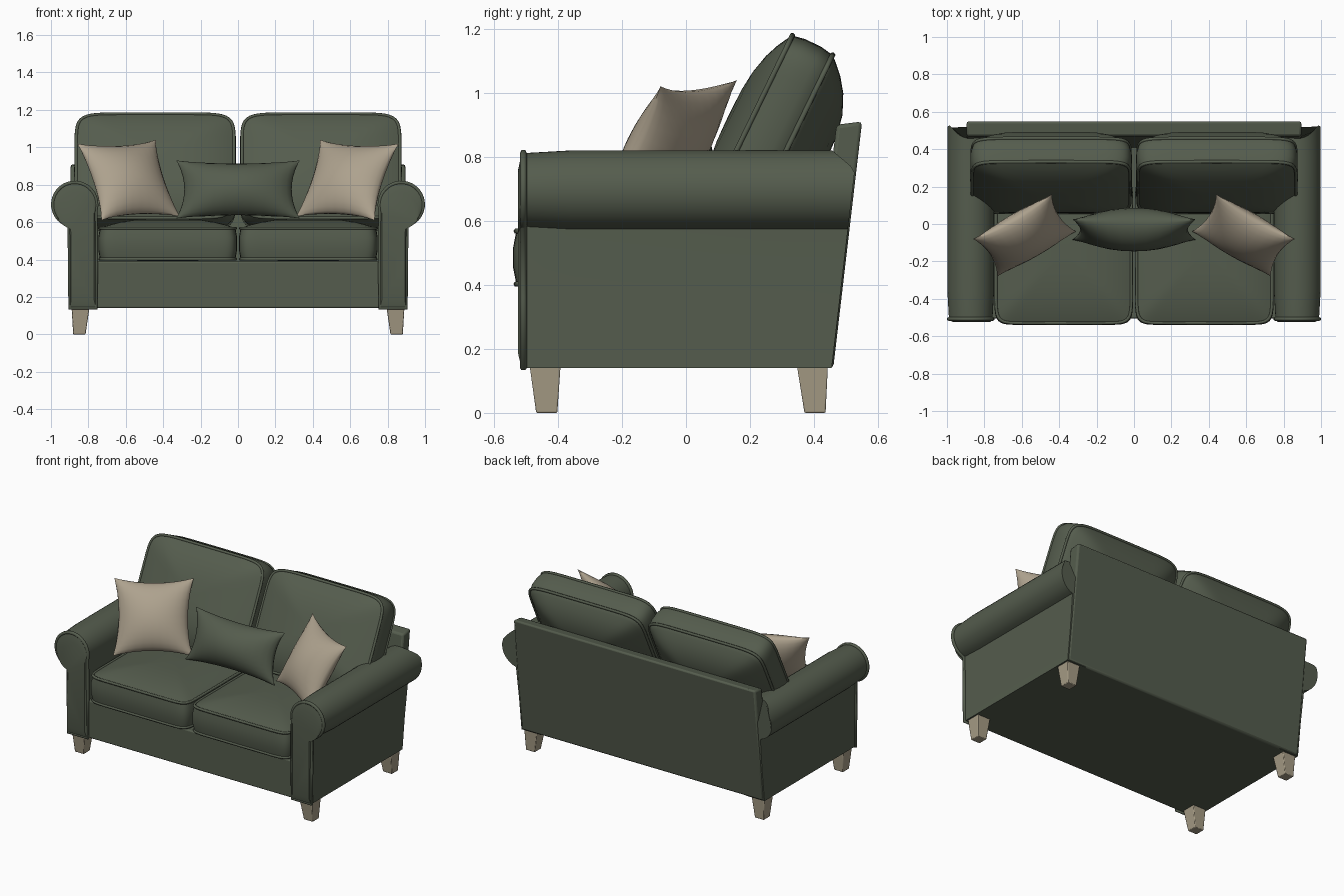
import bpy
from math import sin, cos, pi, radians, copysign
from mathutils import Vector

cube = bpy.data.objects.get("Cube")
if cube:
    bpy.data.objects.remove(cube, do_unlink=True)


def material(name, rgb):
    m = bpy.data.materials.new(name)
    m.use_nodes = True
    m.diffuse_color = (*rgb, 1)
    m.node_tree.nodes["Principled BSDF"].inputs["Base Color"].default_value = (*rgb, 1)
    return m


GREEN = material("green_fabric", (0.09, 0.108, 0.075))
TAN = material("tan_fabric", (0.42, 0.36, 0.27))
WOOD = material("pale_wood", (0.38, 0.33, 0.235))


def add_mesh(name, verts, faces, mat, mirror=False, bevel=0, angle=40):
    import bmesh
    me = bpy.data.meshes.new(name)
    me.from_pydata([tuple(v) for v in verts], [], faces)
    bm = bmesh.new()
    bm.from_mesh(me)
    bmesh.ops.remove_doubles(bm, verts=bm.verts, dist=0.0001)
    bmesh.ops.recalc_face_normals(bm, faces=bm.faces)
    bm.to_mesh(me)
    bm.free()
    me.materials.append(mat)
    me.shade_smooth()
    me.set_sharp_from_angle(angle=radians(angle))
    ob = bpy.data.objects.new(name, me)
    bpy.context.collection.objects.link(ob)
    if bevel:
        mod = ob.modifiers.new("soft_edges", "BEVEL")
        mod.width, mod.segments = bevel, 2
    if mirror:
        ob.modifiers.new("other_side", "MIRROR")
    return ob


def loft(name, rings, mat, **options):
    """Skin a list of equal-length closed rings and cap both ends."""
    n = len(rings[0])
    verts = [p for ring in rings for p in ring]
    faces = [(k * n + i, k * n + (i + 1) % n, (k + 1) * n + (i + 1) % n, (k + 1) * n + i)
             for k in range(len(rings) - 1) for i in range(n)]
    faces += [tuple(range(n)), tuple(range(len(verts) - n, len(verts)))]
    return add_mesh(name, verts, faces, mat, **options)


def piping(name, loops, radius=0.009):
    """Fabric cord along closed loops, repeated on both sides."""
    cu = bpy.data.curves.new(name, "CURVE")
    cu.dimensions = "3D"
    cu.bevel_depth, cu.bevel_resolution = radius, 1
    for loop in loops:
        for side in (-1, 1):
            sp = cu.splines.new("POLY")
            sp.points.add(len(loop) - 1)
            sp.use_cyclic_u = True
            for pt, p in zip(sp.points, loop):
                pt.co = (side * p[0], p[1], p[2], 1)
    cu.materials.append(GREEN)
    bpy.context.collection.objects.link(bpy.data.objects.new(name, cu))


def cushion(name, centre, u, v, thick, front, back, e=8, n=56):
    """Boxed cushion: rounded outline, bulging band, domed faces, two cords."""
    c, u, v = Vector(centre), Vector(u), Vector(v)
    normal = u.cross(v).normalized()

    def ring(s, depth):
        out = []
        for i in range(n):
            a = 2 * pi * i / n
            x, y = (copysign(abs(t) ** (2 / e), t) for t in (cos(a), sin(a)))
            out.append(c + u * x * s + v * y * s + normal * depth)
        return out

    steps = (0.08, 0.3, 0.5, 0.7, 0.84, 0.94, 1)
    h = thick / 2
    rings = [ring(s, h + front * (1 - s ** 3)) for s in steps]
    rings += [ring(1.025, h * 0.4), ring(1.025, -h * 0.4)]
    rings += [ring(s, -h - back * (1 - s ** 3)) for s in reversed(steps)]
    loft(name, rings, GREEN, mirror=True)
    piping(name + "_piping", [ring(1, h), ring(1, -h)])


def pillow(name, centre, u, v, puff, mat, mirror=False, n=14):
    """Knife-edge throw pillow with pointed corners."""
    c, u, v = Vector(centre), Vector(u), Vector(v)
    normal = u.cross(v).normalized()
    verts, faces = [], []
    for side in (-1, 1):
        start = len(verts)
        for j in range(n + 1):
            for i in range(n + 1):
                a, b = sin(pi * (i / n - 0.5)), sin(pi * (j / n - 0.5))
                x, y = a * (1 - 0.13 * (1 - b * b)), b * (1 - 0.13 * (1 - a * a))
                d = puff * (max(0, 1 - a * a) * max(0, 1 - b * b)) ** 0.6
                verts.append(c + u * x + v * y + normal * d * side)
        for j in range(n):
            for i in range(n):
                k = start + j * (n + 1) + i
                faces.append((k, k + 1, k + n + 2, k + n + 1))
    add_mesh(name, verts, faces, mat, mirror=mirror, angle=60)


def back_y(z):
    """Slanted rear plane of the frame."""
    return 0.46 + (z - 0.14) * 0.117


def block(name, half, profile, bevel):
    """Extrude a side profile of (y, z) points across the width."""
    return loft(name, [[(x, y, z) for y, z in profile] for x in (-half, half)],
                GREEN, bevel=bevel)


# Frame: base rail and slanted back
block("base", 0.77, [(-0.505, 0.14), (back_y(0.14) - 0.02, 0.14),
                     (back_y(0.39) - 0.02, 0.39), (-0.505, 0.39)], 0.008)
block("back_panel", 0.895, [(0.38, 0.14), (back_y(0.14), 0.14),
                            (back_y(0.91), 0.91), (0.47, 0.90)], 0.012)


# Rolled arms
def arm_profile(r):
    pts = [(0.90, 0.14), (0.90, 0.36)]
    for i in range(25):
        a = radians(-75 + 270 * i / 24)
        pts.append((0.873 + r * cos(a), 0.695 + r * sin(a)))
    return pts + [(0.758, 0.4), (0.758, 0.14)]


full, slim = arm_profile(0.125), arm_profile(0.117)
rear = [(x, back_y(z) - 0.005 - max(0, z - 0.76) * 1.3, z) for x, z in full]
loft("arm", [[(x, -0.5, z) for x, z in slim],
             [(x, -0.36, z) for x, z in full],
             [(x, 0.36, z) for x, z in full], rear], GREEN, mirror=True)


def panel_ring(s, y):
    return [(0.84 + (x - 0.84) * s, y, 0.45 + (z - 0.45) * s) for x, z in slim]


loft("arm_front_panel", [panel_ring(1, -0.495), panel_ring(0.98, -0.515),
                         panel_ring(0.86, -0.524)], GREEN, mirror=True)
piping("arm_piping", [panel_ring(1, -0.508)], 0.011)

# Seat and back cushions
cushion("seat_cushion", (0.376, -0.14, 0.485), (0.362, 0, 0), (0, 0.39, 0), 0.165, 0.05, 0.01, e=12)
cushion("back_cushion", (0.443, 0.26, 0.87), (0.422, 0, 0), (0, 0.135, 0.278), 0.14, 0.07, 0.125)

# Throw pillows
pillow("corner_pillow", (0.585, -0.06, 0.825), (0.21, -0.12, -0.01),
       (0.065, 0.1, 0.205), 0.1, TAN, mirror=True)
pillow("lumbar_pillow", (0, -0.03, 0.775), (0.33, 0, 0), (0, 0.055, 0.155), 0.115, GREEN)


# Tapered legs
def square(x, y, half, z):
    return [(x + a * half, y + b * half, z) for a, b in ((-1, -1), (1, -1), (1, 1), (-1, 1))]


for name, top, foot in (("front_leg", -0.44, -0.435), ("back_leg", 0.395, 0.403)):
    loft(name, [square(0.848, foot, 0.033, 0), square(0.842, top, 0.048, 0.145)],
         WOOD, mirror=True, bevel=0.004)
